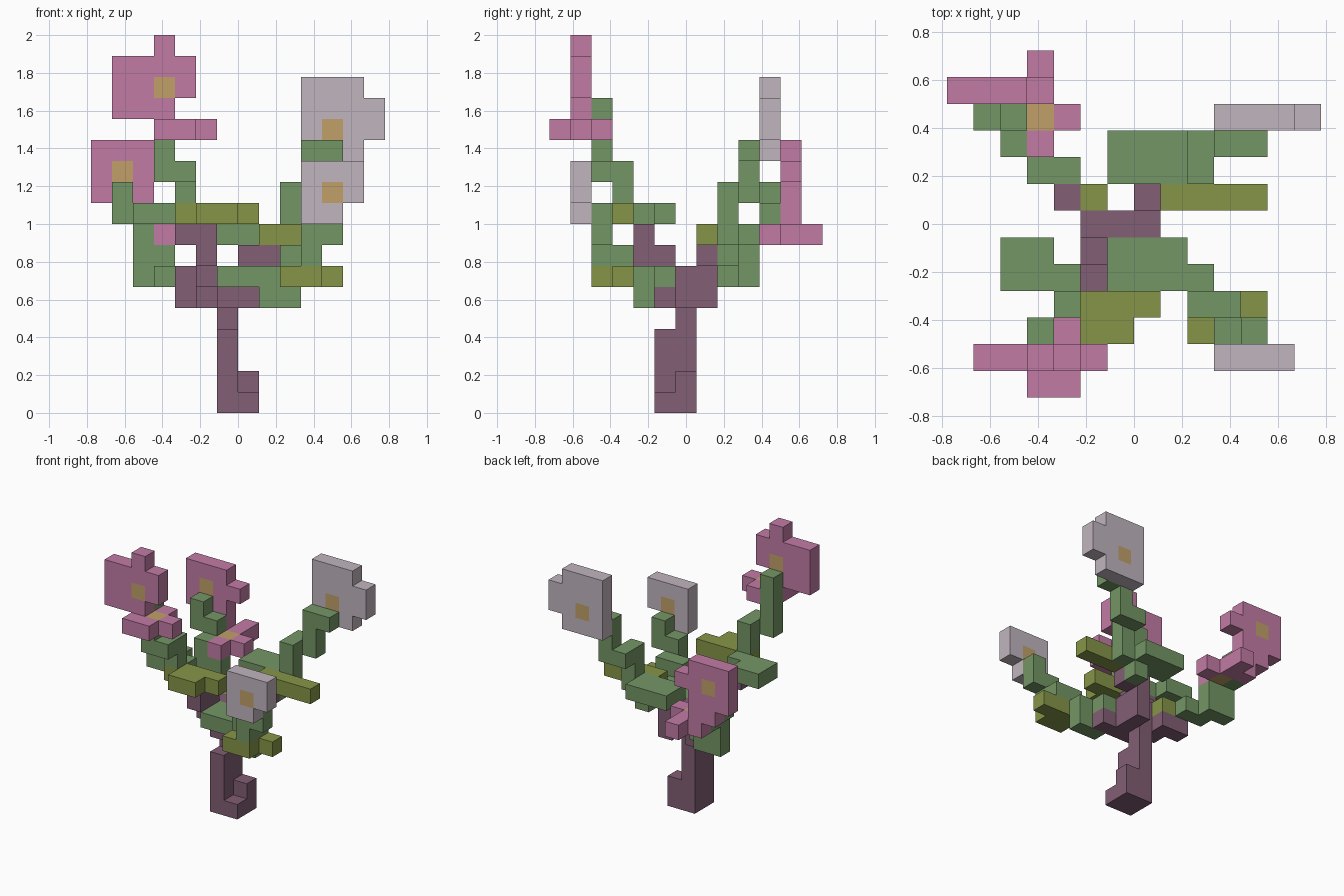
import bpy
import bmesh
from itertools import product
from mathutils import Vector

if "Cube" in bpy.data.objects:
    bpy.data.objects.remove(bpy.data.objects["Cube"], do_unlink=True)

UNIT = 2 / 18
parts = {}


def material(name, rgb):
    mat = bpy.data.materials.new(name)
    mat.use_nodes = True
    linear = [((c / 255 + 0.055) / 1.055) ** 2.4 for c in rgb] + [1]
    mat.diffuse_color = linear
    mat.node_tree.nodes["Principled BSDF"].inputs["Base Color"].default_value = linear
    return mat


bark = material("mauve bark", (130, 94, 116))
green = material("leaf green", (116, 150, 101))
olive = material("olive leaf", (134, 149, 72))
pink = material("pink petal", (194, 123, 165))
white = material("pale petal", (192, 181, 191))
gold = material("tan flower centre", (193, 160, 106))


def span(v):
    return range(v[0], v[1] + 1) if isinstance(v, tuple) else (v,)


def block(part, mat, x, y, z):
    """Add a block of unit cells to a part."""
    cells = parts.setdefault(part, (mat, set()))[1]
    cells.update(product(span(x), span(y), span(z)))


# Trunk and fork
block("trunk", bark, x=-1, y=-1, z=(0, 3))
block("trunk", bark, x=-1, y=0, z=(0, 6))
block("trunk", bark, x=0, y=(-1, 0), z=0)
block("trunk", bark, x=0, y=0, z=1)
block("front_left_bough", bark, x=(-1, 1), y=-1, z=5)
block("back_left_bough", bark, x=0, y=(0, 1), z=(5, 6))
block("back_left_bough", bark, x=(0, 1), y=1, z=7)
block("front_right_bough", bark, x=-2, y=0, z=(5, 6))
block("front_right_bough", bark, x=-2, y=-1, z=(6, 7))
block("front_right_bough", bark, x=-2, y=-2, z=(7, 8))
block("front_right_bough", bark, x=-3, y=-2, z=8)
block("back_right_bough", bark, x=-2, y=1, z=5)
block("back_right_bough", bark, x=-3, y=1, z=(5, 6))

# Front left branch with a pale flower
block("front_left_leaf", green, x=(-1, 1), y=(-2, -1), z=6)
block("front_left_stem", green, x=(1, 2), y=-2, z=5)
block("front_left_stem", green, x=2, y=-2, z=6)
block("front_left_stem", green, x=(2, 3), y=-3, z=7)
block("front_left_stem", green, x=3, y=-4, z=(7, 8))
block("front_left_stem", green, x=4, y=-4, z=(8, 9))
block("front_left_olive_leaf", olive, x=(2, 4), y=-3, z=6)
block("front_left_olive_leaf", olive, x=(2, 3), y=-4, z=6)
block("front_left_flower_centre", gold, x=4, y=-5, z=10)
block("front_left_flower", white, x=(3, 4), y=-5, z=(9, 11))
block("front_left_flower", white, x=5, y=-5, z=(10, 11))

# Back left branch with a pale flower
block("back_left_leaf", green, x=(-1, 1), y=(2, 3), z=8)
block("back_left_stem", green, x=1, y=2, z=7)
block("back_left_stem", green, x=2, y=2, z=(8, 10))
block("back_left_stem", green, x=2, y=3, z=10)
block("back_left_stem", green, x=3, y=3, z=(10, 12))
block("back_left_stem", green, x=4, y=3, z=12)
block("back_left_olive_leaf", olive, x=(1, 4), y=1, z=8)
block("back_left_flower_centre", gold, x=4, y=4, z=13)
block("back_left_flower", white, x=(3, 5), y=4, z=(12, 15))
block("back_left_flower", white, x=6, y=4, z=(13, 14))

# Front right branch with an upright and a flat pink flower
block("front_right_leaf", green, x=(-5, -4), y=(-2, -1), z=9)
block("front_right_stem", green, x=-3, y=-2, z=9)
block("front_right_stem", green, x=-3, y=-3, z=(10, 11))
block("front_right_stem", green, x=-3, y=-4, z=11)
block("front_right_stem", green, x=-4, y=-4, z=(11, 14))
block("front_right_olive_leaf", olive, x=(-3, 0), y=-3, z=9)
block("front_right_olive_leaf", olive, x=(-2, -1), y=-4, z=9)
block("front_right_flower_centre", gold, x=-4, y=-5, z=15)
block("front_right_flower", pink, x=(-6, -4), y=-5, z=(14, 16))
block("front_right_flower", pink, x=-3, y=-5, z=(15, 16))
block("front_right_flower", pink, x=-4, y=-5, z=17)
block("front_right_flat_flower_centre", gold, x=-3, y=-5, z=13)
block("front_right_flat_flower", pink, x=(-4, -2), y=-5, z=13)
block("front_right_flat_flower", pink, x=-3, y=(-6, -4), z=13)
block("front_right_flat_flower", pink, x=-4, y=-6, z=13)

# Back right branch with an upright and a flat pink flower
block("back_right_stem", green, x=(-4, -3), y=2, z=6)
block("back_right_stem", green, x=(-5, -4), y=3, z=(6, 7))
block("back_right_stem", green, x=-5, y=3, z=8)
block("back_right_stem", green, x=-5, y=4, z=(8, 9))
block("back_right_stem", green, x=-6, y=4, z=(9, 10))
block("back_right_olive_leaf", olive, x=-2, y=1, z=6)
block("back_right_flower_centre", gold, x=-6, y=5, z=11)
block("back_right_flower", pink, x=(-7, -5), y=5, z=(10, 12))
block("back_right_flower", pink, x=-4, y=5, z=11)
block("back_right_flower", pink, x=(-6, -5), y=5, z=9)
block("back_right_flat_flower_centre", gold, x=-4, y=4, z=8)
block("back_right_flat_flower", pink, x=-4, y=(3, 6), z=8)
block("back_right_flat_flower", pink, x=-3, y=4, z=8)
block("back_right_flat_flower", pink, x=-5, y=5, z=8)

# Flower centres replace the petal cell they sit in
centres = set().union(*(c for m, c in parts.values() if m is gold))
for mat, cells in parts.values():
    if mat is not gold:
        cells -= centres
filled = set().union(*(c for _, c in parts.values()))


def outer_faces(bm, cell):
    """Make the sides of a cell that have no neighbour."""
    middle = Vector(cell) + Vector((0.5, 0, 0.5))
    for axis, sign in product(range(3), (-1, 1)):
        n = Vector((0, 0, 0))
        n[axis] = sign
        if tuple(int(a + b) for a, b in zip(cell, n)) in filled:
            continue
        u = Vector((0, 0, 0))
        u[(axis + 1) % 3] = 0.5
        v = n.cross(u)
        ring = (-u - v, u - v, u + v, v - u)
        bm.faces.new([bm.verts.new((middle + n / 2 + r) * UNIT) for r in ring])


# Build one object per part, with flush faces merged
for name, (mat, cells) in parts.items():
    bm = bmesh.new()
    for cell in sorted(cells):
        outer_faces(bm, cell)
    bmesh.ops.remove_doubles(bm, verts=bm.verts, dist=UNIT / 100)
    bmesh.ops.dissolve_limit(bm, angle_limit=0.01, verts=bm.verts, edges=bm.edges)
    mesh = bpy.data.meshes.new(name)
    bm.to_mesh(mesh)
    bm.free()
    mesh.materials.append(mat)
    bpy.context.collection.objects.link(bpy.data.objects.new(name, mesh))
